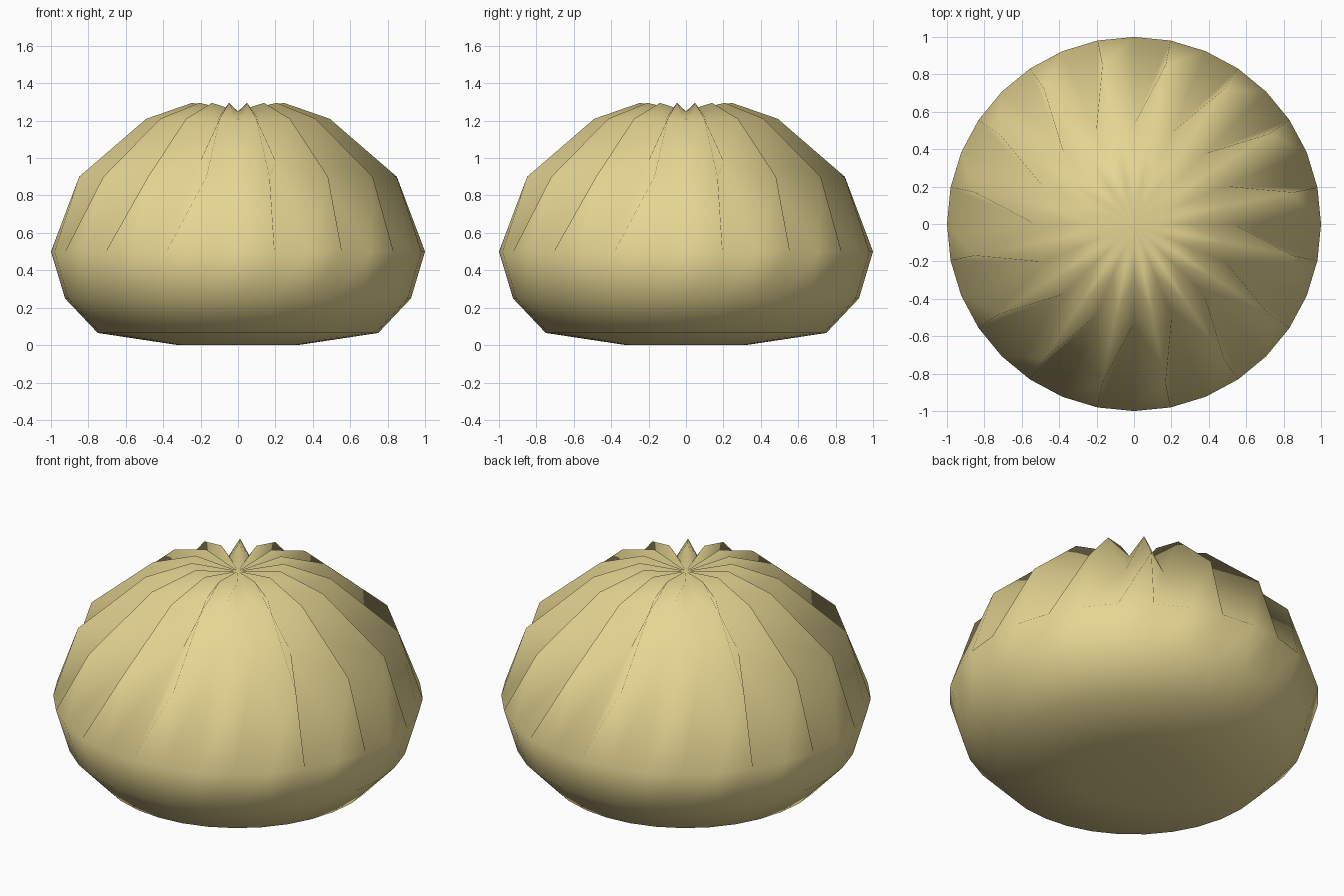
import bpy, bmesh
from math import cos, sin, tau

if "Cube" in bpy.data.objects:
    bpy.data.objects.remove(bpy.data.objects["Cube"])

N = 32
# (crest radius, crest z, valley radius, valley z), bottom to top
RINGS = [
    (0.32, 0.00, 0.32, 0.00),
    (0.75, 0.065, 0.75, 0.065),
    (0.925, 0.25, 0.925, 0.25),
    (1.00, 0.50, 1.00, 0.50),
    (0.866, 0.90, 0.53, 0.98),
    (0.50, 1.21, 0.30, 1.20),
    (0.25, 1.295, 0.13, 1.24),
]
EQUATOR = 3

bm = bmesh.new()

# Rings: even points are pleat valleys, odd points are pleat crests
rings = []
for rc, zc, rv, zv in RINGS:
    ring = []
    for i in range(N):
        r, z = (rc, zc) if i % 2 else (rv, zv)
        a = tau * i / N
        ring.append(bm.verts.new((r * cos(a), r * sin(a), z)))
    rings.append(ring)

# Plain quads below the widest ring, folded triangles in the pleats above
for k, (lo, up) in enumerate(zip(rings, rings[1:])):
    for i in range(N):
        j = (i + 1) % N
        if k < EQUATOR:
            bm.faces.new((lo[i], lo[j], up[j], up[i]))
        elif k == EQUATOR or i % 2 == 0:
            bm.faces.new((lo[i], lo[j], up[j]))
            bm.faces.new((lo[i], up[j], up[i]))
        else:
            bm.faces.new((lo[i], lo[j], up[i]))
            bm.faces.new((lo[j], up[j], up[i]))

# Flat base and gathered top
bm.faces.new(rings[0][::-1])
tip = bm.verts.new((0, 0, 1.25))
for i in range(N):
    bm.faces.new((rings[-1][i], rings[-1][(i + 1) % N], tip))

for f in bm.faces:
    f.smooth = True

mesh = bpy.data.meshes.new("dumpling")
bm.to_mesh(mesh)
bm.free()
obj = bpy.data.objects.new("dumpling", mesh)
bpy.context.collection.objects.link(obj)

# Dough colour
mat = bpy.data.materials.new("dough")
mat.diffuse_color = (0.79, 0.67, 0.29, 1)
mat.use_nodes = True
mat.node_tree.nodes["Principled BSDF"].inputs["Base Color"].default_value = mat.diffuse_color
mesh.materials.append(mat)
